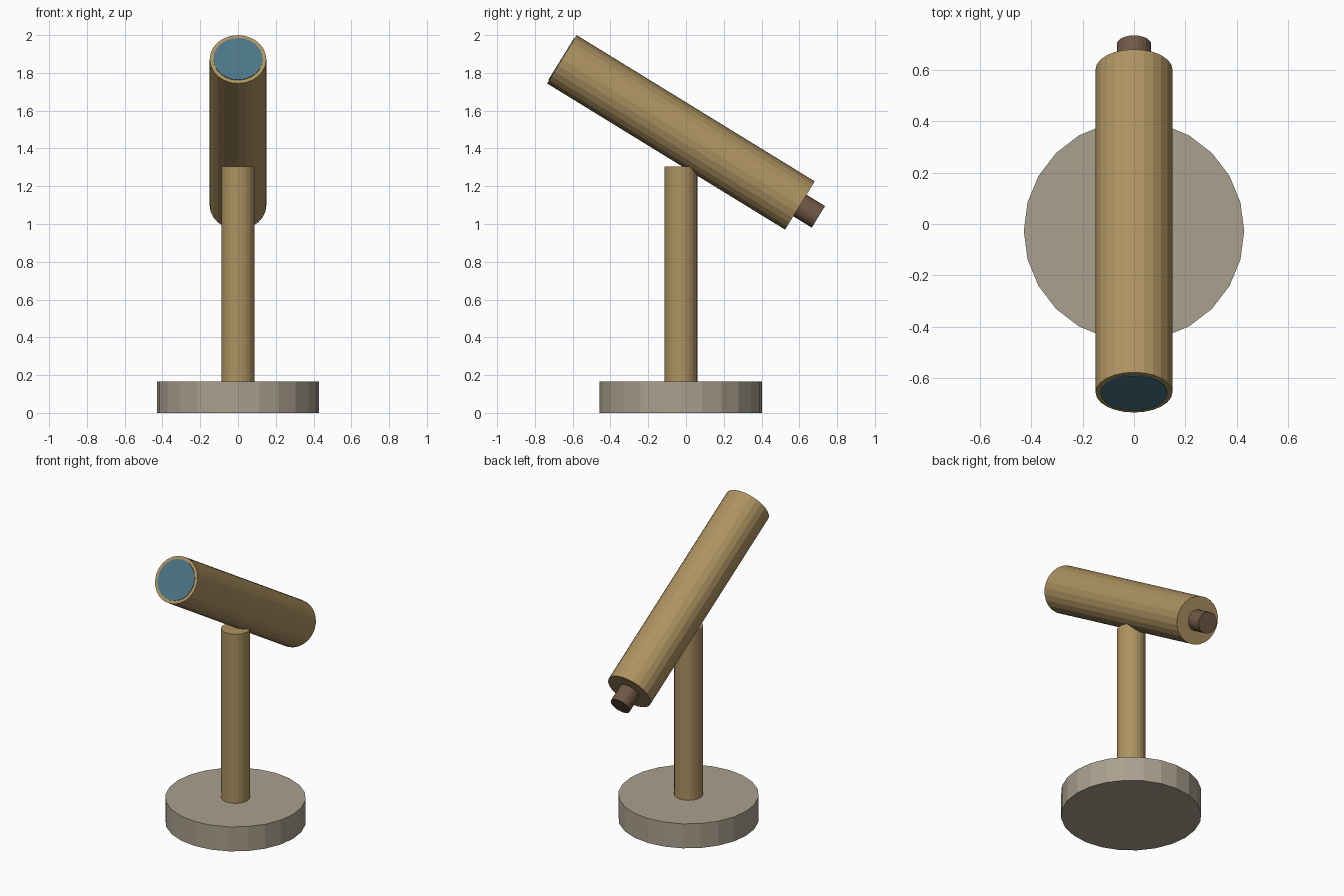
import bpy
from mathutils import Vector

if "Cube" in bpy.data.objects:
    bpy.data.objects.remove(bpy.data.objects["Cube"])

SIDES = 24
CY = -0.027  # shared y of base, post and tube pivot


def material(name, rgb):
    m = bpy.data.materials.new(name)
    m.diffuse_color = (*rgb, 1)
    m.use_nodes = True
    m.node_tree.nodes["Principled BSDF"].inputs["Base Color"].default_value = m.diffuse_color
    return m


def cylinder(name, start, end, radius, mat):
    """Flat-shaded capped cylinder running from start to end."""
    a, b = Vector(start), Vector(end)
    axis = b - a
    bpy.ops.mesh.primitive_cylinder_add(
        vertices=SIDES, radius=radius, depth=axis.length, location=(a + b) / 2)
    ob = bpy.context.object
    ob.rotation_mode = 'QUATERNION'
    ob.rotation_quaternion = Vector((0, 0, 1)).rotation_difference(axis)
    ob.name = name
    ob.data.materials.append(mat)
    return ob


brass = material("brass", (0.42, 0.29, 0.12))
stone = material("stone", (0.40, 0.35, 0.27))
brown = material("dark_brown", (0.16, 0.10, 0.06))
glass = material("glass", (0.07, 0.18, 0.24))

# Stand
cylinder("base", (0, CY, 0), (0, CY, 0.165), 0.43, stone)
cylinder("post", (0, CY, 0.16), (0, CY, 1.305), 0.088, brass)

# Tilted tube, from front opening to rear cap
front = Vector((0, -0.657, 1.872))
rear = Vector((0, 0.603, 1.098))
axis = (rear - front).normalized()
cylinder("tube", front, rear, 0.15, brass)

# Lens set in the front end, eyepiece on the rear end
cylinder("lens", front - axis * 0.004, front + axis * 0.03, 0.13, glass)
cylinder("eyepiece", rear - axis * 0.05, rear + axis * 0.115, 0.067, brown)
